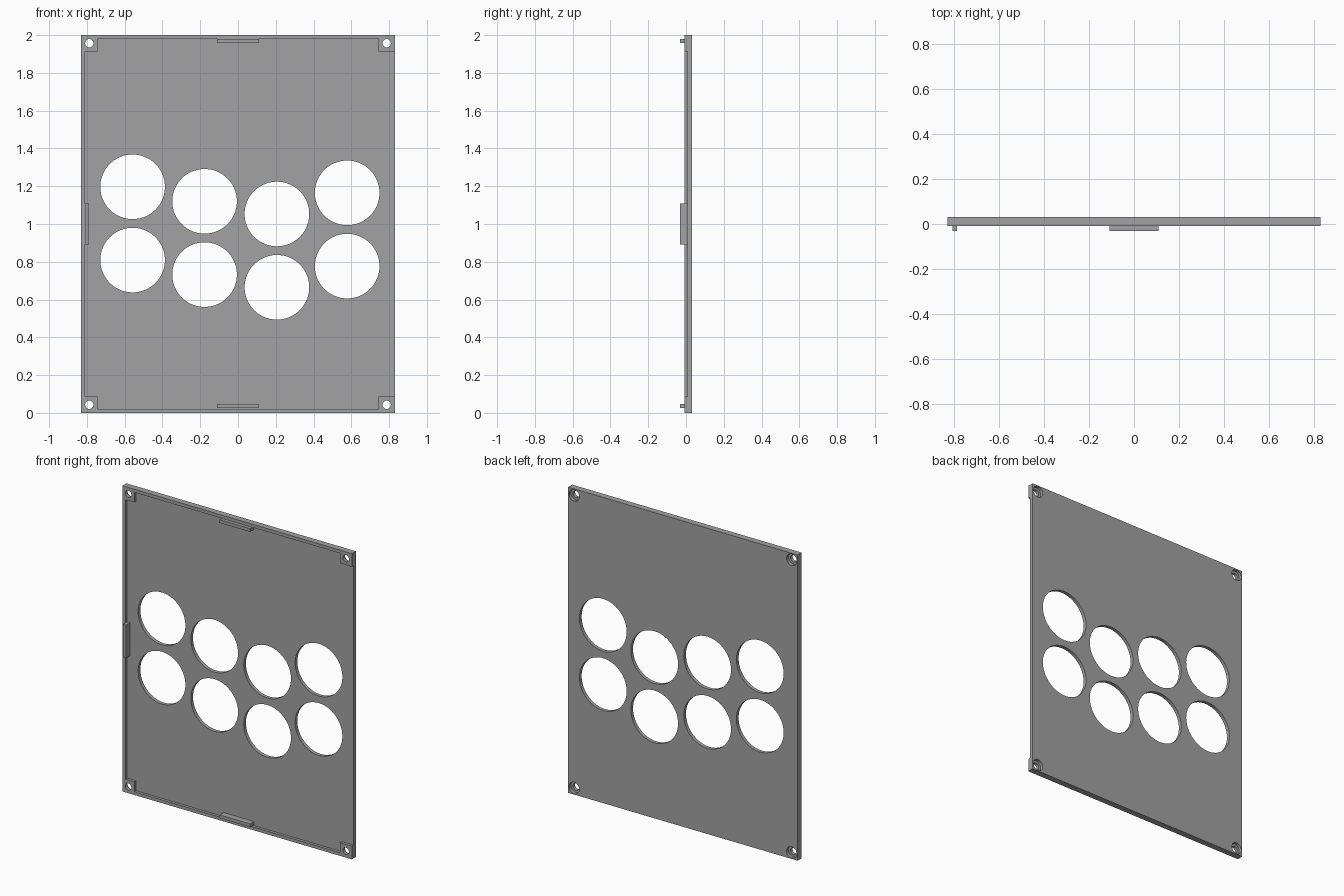
import bpy
import math

if "Cube" in bpy.data.objects:
    bpy.data.objects.remove(bpy.data.objects["Cube"], do_unlink=True)

W, H = 0.83, 2.0                        # half width, height
BACK, FLOOR, RIM, TAB = 0.032, 0.009, -0.009, -0.032   # depth levels in y
EDGE, BLOCK = 0.021, 0.086              # rim width, corner block size

grey = bpy.data.materials.new("grey plastic")
grey.use_nodes = True
grey.diffuse_color = (0.36, 0.36, 0.36, 1)
grey.node_tree.nodes["Principled BSDF"].inputs["Base Color"].default_value = grey.diffuse_color


def box(name, x, y, z):
    """Box from (low, high) ranges."""
    bpy.ops.mesh.primitive_cube_add(size=1, location=[sum(r) / 2 for r in (x, y, z)])
    ob = bpy.context.object
    ob.name = name
    ob.scale = [r[1] - r[0] for r in (x, y, z)]
    bpy.ops.object.transform_apply(location=True, rotation=False, scale=True)
    ob.data.materials.append(grey)
    return ob


def cylinder(name, x, z, radius, y, sides=64):
    """Cylinder along y."""
    bpy.ops.mesh.primitive_cylinder_add(
        vertices=sides, radius=radius, depth=y[1] - y[0],
        location=(x, sum(y) / 2, z), rotation=(math.pi / 2, 0, 0))
    ob = bpy.context.object
    ob.name = name
    ob.data.materials.append(grey)
    return ob


def cut(target, cutter):
    cutter.hide_render = True
    mod = target.modifiers.new("cut", 'BOOLEAN')
    mod.operation = 'DIFFERENCE'
    mod.solver = 'EXACT'
    mod.object = cutter
    bpy.context.view_layer.objects.active = target
    bpy.ops.object.modifier_apply(modifier=mod.name)
    bpy.data.objects.remove(cutter, do_unlink=True)


panel = box("panel", (-W, W), (RIM, BACK), (0, H))

# Front recess: leaves a rim on three sides and blocks in the corners
cut(panel, box("recess_tall", (BLOCK - W, W - BLOCK), (-0.1, FLOOR), (EDGE, H - EDGE)))
cut(panel, box("recess_wide", (EDGE - W, W + 0.1), (-0.1, FLOOR), (BLOCK, H - BLOCK)))

# Two staggered rows of large round openings
for x, z in ((-0.558, 1.197), (-0.177, 1.12), (0.206, 1.053), (0.578, 1.165)):
    for drop in (0, 0.388):
        cut(panel, cylinder("opening", x, z - drop, 0.171, (-0.1, 0.1), 96))

# Corner screw holes, counterbored from the back
for x in (-0.787, 0.787):
    for z in (0.043, H - 0.043):
        cut(panel, cylinder("screw_hole", x, z, 0.022, (-0.1, 0.1), 32))
        cut(panel, cylinder("counterbore", x, z, 0.037, (0.012, 0.1), 48))

bpy.ops.object.select_all(action='DESELECT')
panel.select_set(True)
bpy.context.view_layer.objects.active = panel
bpy.ops.object.shade_smooth_by_angle(angle=math.radians(30))

# Locating tabs just inside the rim
inner, outer = EDGE + 0.021, EDGE
box("top_tab", (-0.11, 0.11), (TAB, FLOOR), (H - inner, H - outer))
box("bottom_tab", (-0.11, 0.11), (TAB, FLOOR), (outer + 0.006, inner + 0.006))
box("right_tab", (outer - W, inner - W), (TAB, FLOOR), (0.892, 1.108))
